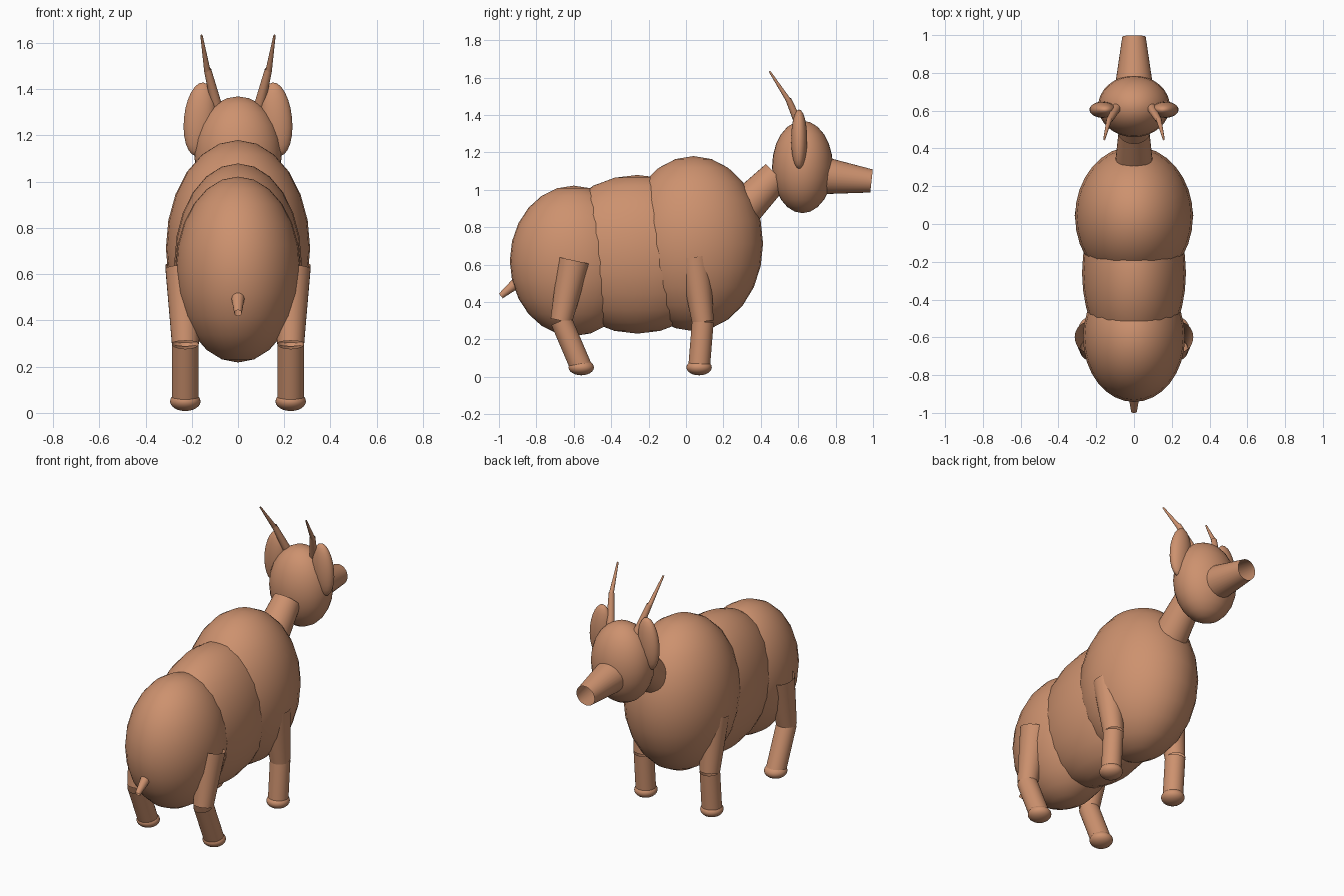
import bpy
import math
from mathutils import Vector

cube = bpy.data.objects.get("Cube")
if cube:
    bpy.data.objects.remove(cube, do_unlink=True)

hide = bpy.data.materials.new("tan_hide")
hide.use_nodes = True
hide.diffuse_color = (0.61, 0.285, 0.157, 1)
hide.node_tree.nodes["Principled BSDF"].inputs["Base Color"].default_value = hide.diffuse_color


def finish(name):
    obj = bpy.context.object
    obj.name = obj.data.name = name
    obj.data.materials.append(hide)
    bpy.ops.object.shade_smooth_by_angle(angle=math.radians(40))
    return obj


def ellipsoid(name, center, radii, tilt=0):
    bpy.ops.mesh.primitive_uv_sphere_add(segments=32, ring_count=12, radius=1,
                                         location=center, rotation=(0, tilt, 0))
    bpy.context.object.scale = radii
    bpy.ops.object.transform_apply(location=False, rotation=False, scale=True)
    return finish(name)


def tube(name, start, end, r1, r2):
    """Open tapered tube running from start to end."""
    a, b = Vector(start), Vector(end)
    axis = b - a
    bpy.ops.mesh.primitive_cone_add(vertices=32, radius1=r1, radius2=r2, depth=axis.length,
                                    end_fill_type='NOTHING', location=(a + b) / 2)
    bpy.context.object.rotation_euler = axis.to_track_quat('Z', 'Y').to_euler()
    return finish(name)


# Body
ellipsoid("chest", (0, 0.04, 0.712), (0.312, 0.372, 0.468))
ellipsoid("belly", (0, -0.26, 0.655), (0.275, 0.47, 0.424))
ellipsoid("rump", (0, -0.6, 0.62), (0.27, 0.342, 0.402))
tube("tail", (0, -0.89, 0.515), (0, -0.99, 0.432), 0.032, 0.016)

# Neck and head
tube("neck", (0, 0.28, 0.87), (0, 0.485, 1.08), 0.105, 0.082)
ellipsoid("head", (0, 0.623, 1.122), (0.19, 0.163, 0.247))
tube("muzzle", (0, 0.68, 1.082), (0, 0.992, 1.047), 0.108, 0.062)

# Paired parts
for side, s in (("left", 1), ("right", -1)):
    ellipsoid(side + "_ear", (s * 0.166, 0.605, 1.27), (0.068, 0.043, 0.16), -s * 0.1)
    tube(side + "_horn_base", (s * 0.085, 0.625, 1.3), (s * 0.132, 0.547, 1.485), 0.025, 0.016)
    tube(side + "_horn_tip", (s * 0.132, 0.55, 1.475), (s * 0.158, 0.447, 1.633), 0.014, 0.005)

    # Each leg: hip, knee and ankle as (y, z)
    for end, hip, knee, ankle in (("front", (0.045, 0.64), (0.09, 0.295), (0.07, 0.05)),
                                  ("hind", (-0.598, 0.622), (-0.667, 0.3), (-0.56, 0.05))):
        x = s * 0.228
        name = side + "_" + end
        tube(name + "_thigh", (x, *hip), (x, *knee), 0.086, 0.058)
        tube(name + "_shin", (x, *knee), (x, *ankle), 0.058, 0.058)
        ellipsoid(name + "_hoof", (x, *ankle), (0.066, 0.068, 0.042))
